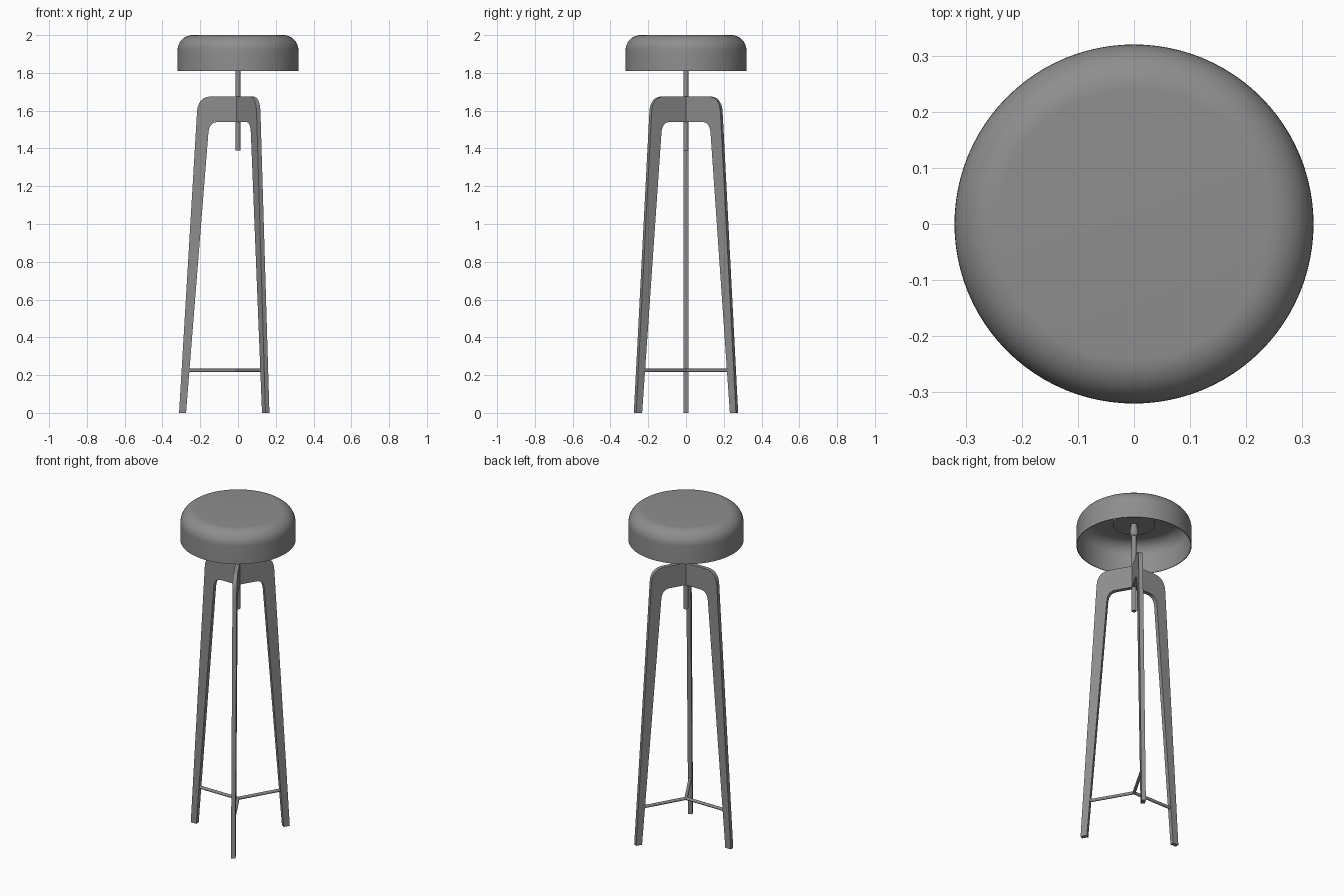
import bpy, bmesh, math
from mathutils import Matrix, Vector

cube = bpy.data.objects.get("Cube")
if cube:
    bpy.data.objects.remove(cube, do_unlink=True)

GREY = (0.27, 0.27, 0.27, 1.0)
mat = bpy.data.materials.new("mid grey")
mat.use_nodes = True
mat.diffuse_color = GREY
mat.node_tree.nodes["Principled BSDF"].inputs["Base Color"].default_value = GREY


def finish(bm, name):
    """Turn a bmesh into a shaded object with the shared material."""
    bmesh.ops.recalc_face_normals(bm, faces=bm.faces)
    mesh = bpy.data.meshes.new(name)
    bm.to_mesh(mesh)
    bm.free()
    mesh.materials.append(mat)
    obj = bpy.data.objects.new(name, mesh)
    bpy.context.collection.objects.link(obj)
    bpy.ops.object.select_all(action='DESELECT')
    obj.select_set(True)
    bpy.context.view_layer.objects.active = obj
    bpy.ops.object.shade_smooth_by_angle(angle=math.radians(35))
    return obj


def lathe(name, profile, steps=64):
    """Spin (radius, height) points around the z axis."""
    bm = bmesh.new()
    verts = [bm.verts.new((r, 0, z)) for r, z in profile]
    edges = [bm.edges.new(pair) for pair in zip(verts, verts[1:])]
    bmesh.ops.spin(bm, geom=verts + edges, cent=(0, 0, 0), axis=(0, 0, 1),
                   angle=math.tau, steps=steps)
    bmesh.ops.remove_doubles(bm, verts=bm.verts, dist=1e-5)
    return finish(bm, name)


def corner(a, control, b, steps=8):
    """Rounded corner between two points."""
    a, c, b = Vector(a), Vector(control), Vector(b)
    ts = [i / steps for i in range(steps + 1)]
    return [a * (1 - t) ** 2 + c * 2 * t * (1 - t) + b * t * t for t in ts]


def seat_arc(radius, top, bend, steps=12):
    """Rounded shoulder of the seat, from the flat top to the side wall."""
    angles = [math.pi / 2 * i / steps for i in range(steps + 1)]
    return [(radius - bend + bend * math.sin(a), top - bend + bend * math.cos(a))
            for a in angles]


# Hollow seat shell with a rounded shoulder
outer = seat_arc(0.32, 2.0, 0.08)
inner = seat_arc(0.316, 1.996, 0.076)
lathe("seat", [(0, 2.0)] + outer + [(0.32, 1.81), (0.316, 1.81)]
      + inner[::-1] + [(0, 1.996)], 96)

# Mounting plate, screw rod and its rounded collar
lathe("mounting_plate", [(0, 1.998), (0.118, 1.998), (0.118, 1.945), (0, 1.945)])
lathe("screw_rod", [(0, 1.39), (0.013, 1.39), (0.013, 1.95), (0, 1.95)], 24)
lathe("rod_collar", [(0, 1.868), (0.015, 1.87), (0.023, 1.885),
                     (0.024, 1.9), (0.02, 1.92), (0.016, 1.95), (0, 1.95)], 24)

# Leg outline in the radial plane: foot, outer shoulder, inner arch
outline = [Vector(p) for p in ((0.275, 0), (0.312, 0))]
outline += corner((0.217, 1.593), (0.212, 1.675), (0.138, 1.675))
outline += [Vector((0, 1.675)), Vector((0, 1.54))]
outline += corner((0.105, 1.54), (0.153, 1.54), (0.157, 1.48))
THICK = 0.024

for name, degrees in (("right", 180), ("back_left", 60), ("front_left", -60)):
    turn = Matrix.Rotation(math.radians(degrees), 4, 'Z')

    # Flat leg plate
    bm = bmesh.new()
    face = bm.faces.new([bm.verts.new((p.x, -THICK / 2, p.y)) for p in outline])
    side = bmesh.ops.extrude_face_region(bm, geom=[face])
    moved = [g for g in side["geom"] if isinstance(g, bmesh.types.BMVert)]
    bmesh.ops.translate(bm, verts=moved, vec=(0, THICK, 0))
    bmesh.ops.transform(bm, matrix=turn, verts=bm.verts)
    finish(bm, name + "_leg")

    # Thin brace from the centre to the leg
    bm = bmesh.new()
    bmesh.ops.create_cone(bm, cap_ends=True, segments=16, radius1=0.009,
                          radius2=0.009, depth=0.265)
    place = (turn @ Matrix.Translation((0.1325, 0, 0.225))
             @ Matrix.Rotation(math.pi / 2, 4, 'Y'))
    bmesh.ops.transform(bm, matrix=place, verts=bm.verts)
    finish(bm, name + "_brace")
